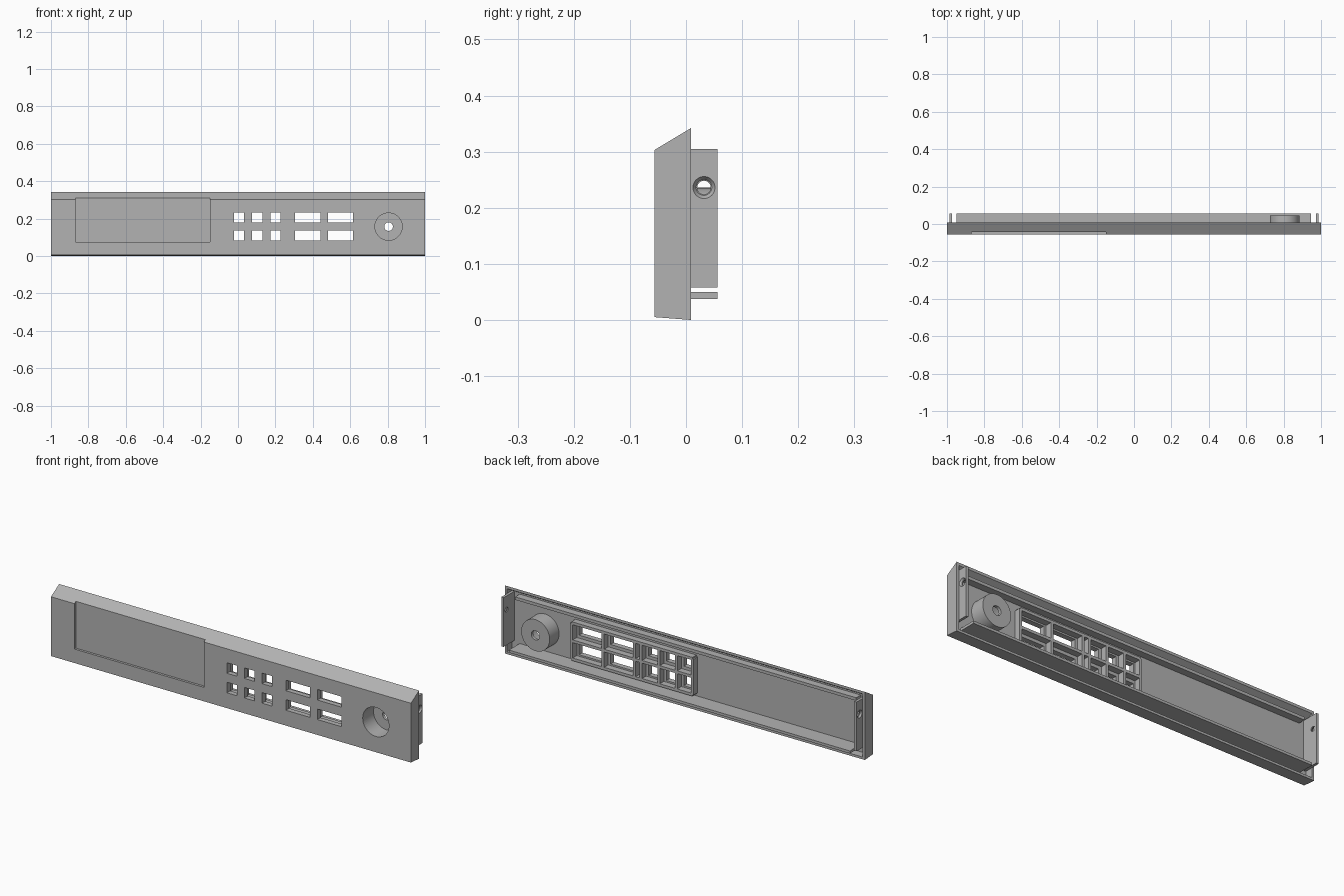
import bpy, bmesh, math
from mathutils import Matrix

if "Cube" in bpy.data.objects:
    bpy.data.objects.remove(bpy.data.objects["Cube"], do_unlink=True)

grey = bpy.data.materials.new("plain grey")
grey.use_nodes = True
grey.diffuse_color = (0.45, 0.45, 0.45, 1)
grey.node_tree.nodes["Principled BSDF"].inputs["Base Color"].default_value = (0.45, 0.45, 0.45, 1)


def finish(name, bm):
    bmesh.ops.recalc_face_normals(bm, faces=bm.faces[:])
    mesh = bpy.data.meshes.new(name)
    bm.to_mesh(mesh)
    bm.free()
    mesh.materials.append(grey)
    ob = bpy.data.objects.new(name, mesh)
    bpy.context.scene.collection.objects.link(ob)
    return ob


def add_box(bm, x, y, z):
    """Box from (low, high) pairs."""
    verts = bmesh.ops.create_cube(bm, size=1)["verts"]
    for v in verts:
        for i, (lo, hi) in enumerate((x, y, z)):
            v.co[i] = (lo + hi) / 2 + v.co[i] * (hi - lo)


def boxes(name, *items):
    bm = bmesh.new()
    for item in items:
        add_box(bm, *item)
    return finish(name, bm)


def prism(name, profile, half):
    """Side profile of (y, z) points extruded along x."""
    bm = bmesh.new()
    face = bm.faces.new([bm.verts.new((-half, y, z)) for y, z in profile])
    new = bmesh.ops.extrude_face_region(bm, geom=[face])["geom"]
    bmesh.ops.translate(bm, vec=(2 * half, 0, 0),
                        verts=[g for g in new if isinstance(g, bmesh.types.BMVert)])
    return finish(name, bm)


def rod(name, axis, centre, length, r1, r2=None):
    """Cylinder or cone along x or y."""
    bm = bmesh.new()
    turn = Matrix.Rotation(math.pi / 2, 4, "Y") if axis == "x" else Matrix.Rotation(-math.pi / 2, 4, "X")
    bmesh.ops.create_cone(bm, cap_ends=True, segments=48, radius1=r1,
                          radius2=r1 if r2 is None else r2, depth=length,
                          matrix=Matrix.Translation(centre) @ turn)
    return finish(name, bm)


def cut(ob, *cutters):
    for c in cutters:
        c.hide_render = True
        mod = ob.modifiers.new("cut", "BOOLEAN")
        mod.operation, mod.solver, mod.object = "DIFFERENCE", "EXACT", c
    bpy.context.view_layer.update()
    graph = bpy.context.evaluated_depsgraph_get()
    mesh = bpy.data.meshes.new_from_object(ob.evaluated_get(graph))
    ob.modifiers.clear()
    ob.data = mesh
    for c in cutters:
        bpy.data.objects.remove(c, do_unlink=True)


def smooth(ob):
    bpy.ops.object.select_all(action="DESELECT")
    ob.select_set(True)
    bpy.context.view_layer.objects.active = ob
    bpy.ops.object.shade_smooth_by_angle(angle=math.radians(30))


FRONT, BACK, INNER = -0.056, 0.009, -0.03
DIAL_X, DIAL_Z = 0.805, 0.157

# Hollow panel with sloped top, open at the back
shell = prism("panel_shell", [(FRONT, 0.005), (BACK, 0), (BACK, 0.342), (FRONT, 0.303)], 1)
hollow = prism("hollow", [(INNER, 0.013), (0.05, 0.01), (0.05, 0.353), (INNER, 0.305)], 0.988)
screen = boxes("screen_cutter", ((-0.87, -0.15), (-0.1, -0.044), (0.075, 0.4)))
cols = [(-0.022, 0.033), (0.075, 0.13), (0.173, 0.228), (0.305, 0.44), (0.48, 0.615)]
rows = [(0.082, 0.135), (0.18, 0.233)]
holes = boxes("button_cutter", *[(c, (-0.1, 0.03), r) for c in cols for r in rows])
dial = rod("dial_cutter", "y", (DIAL_X, -0.05, DIAL_Z), 0.1, 0.073)
cut(shell, hollow, screen, holes, dial)

# Round dial cup with a shaft hole
cup = rod("dial_cup", "y", (DIAL_X, 0.0055, DIAL_Z), 0.079, 0.079)
cut(cup, rod("cup_cutter", "y", (DIAL_X, -0.02, DIAL_Z), 0.1, 0.073),
    rod("shaft_cutter", "y", (DIAL_X, 0, DIAL_Z), 0.2, 0.023))
smooth(cup)

# Rib grid behind the buttons
T = 0.007
depth = (INNER - 0.002, 0.002)
uprights = [-0.037, 0.054, 0.151, 0.25, 0.285, 0.46, 0.635]
shelves = [0.067, 0.158, 0.248]
boxes("button_ribs",
      *[((x - T, x + T), depth, (shelves[0], shelves[-1])) for x in uprights],
      *[((uprights[0], uprights[-1]), depth, (z - T, z + T)) for z in shelves])

# Long rails along the inside
boxes("upper_rail", ((-0.95, 0.945), (INNER - 0.002, 0.006), (0.283, 0.298)))
boxes("lower_rail", ((-0.95, 0.945), (INNER - 0.002, 0.056), (0.037, 0.05)))

# End tabs with countersunk screw holes
for side, name in ((1, "left_tab"), (-1, "right_tab")):
    tab = boxes(name, (sorted((side * 0.974, side * 0.987)), (INNER - 0.002, 0.056), (0.058, 0.305)))
    spot = (side * 0.984, 0.032, 0.236)
    radii = (0.014, 0.021) if side > 0 else (0.021, 0.014)
    cut(tab, rod("screw_cutter", "x", spot, 0.1, 0.012),
        rod("sink_cutter", "x", spot, 0.01, *radii))
    smooth(tab)
